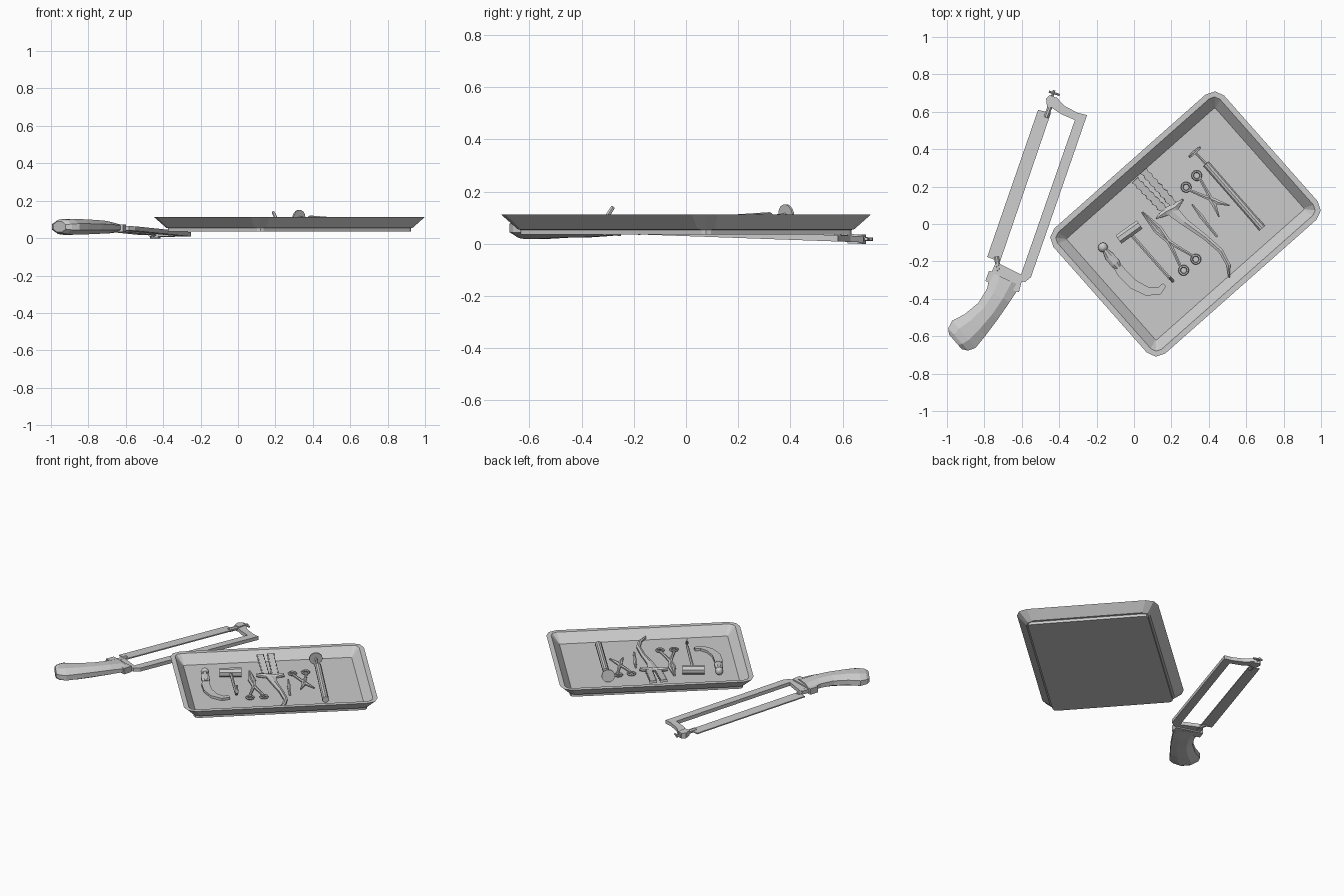
import bpy, bmesh
from math import sin, cos, pi, radians
from mathutils import Vector, Matrix

if "Cube" in bpy.data.objects:
    bpy.data.objects.remove(bpy.data.objects["Cube"])


def finish(name, bm):
    bmesh.ops.recalc_face_normals(bm, faces=bm.faces)
    me = bpy.data.meshes.new(name)
    bm.to_mesh(me)
    bm.free()
    ob = bpy.data.objects.new(name, me)
    bpy.context.collection.objects.link(ob)
    return ob


def loft(name, rings):
    """Skin a stack of equal-sized point rings and cap both ends."""
    bm = bmesh.new()
    vs = [[bm.verts.new(p) for p in r] for r in rings]
    n = len(vs[0])
    for a, b in zip(vs, vs[1:]):
        for i in range(n):
            j = (i + 1) % n
            bm.faces.new((a[i], a[j], b[j], b[i]))
    bm.faces.new(vs[0][::-1])
    bm.faces.new(vs[-1])
    return finish(name, bm)


def sweep(name, pts, width, height=None, sides=8):
    """Sweep an elliptical section along pts; width/height are half sizes."""
    pts = [Vector(p) for p in pts]
    k = len(pts)
    width = [width] * k if isinstance(width, float) else width
    height = width if height is None else height
    height = [height] * k if isinstance(height, float) else height
    rings = []
    for i, p in enumerate(pts):
        t = (pts[min(i + 1, k - 1)] - pts[max(i - 1, 0)]).normalized()
        s = t.cross(Vector((0, 0, 1))).normalized()
        u = s.cross(t)
        ph = [2 * pi * (j + .5) / sides for j in range(sides)]
        f = 1 / cos(pi / sides)
        rings.append([p + s * (width[i] * f * cos(a)) + u * (height[i] * f * sin(a)) for a in ph])
    return loft(name, rings)


def saw_z(y):
    return .05 - .032 * (y + .25) / .9


def plate(name, outline, half):
    """Flat plate following the tilt of the saw."""
    return loft(name, [[(x, y, saw_z(y) + d) for x, y in outline] for d in (-half, half)])


# ---- tray: chamfered rectangular rings from underside up over the rim to the floor
turn = Matrix.Translation((.275, 0, 0)) @ Matrix.Rotation(radians(41.5), 4, 'Z')


def tray_ring(hx, hy, c, z):
    q = [(hx, hy - c), (hx - .3 * c, hy - .3 * c), (hx - c, hy)]
    ring = q + [(-x, y) for x, y in q[::-1]] + [(-x, -y) for x, y in q] + [(x, -y) for x, y in q[::-1]]
    return [turn @ Vector((x, y, z)) for x, y in ring]


loft("tray", [tray_ring(*r) for r in (
    (.545, .38, .025, .035), (.545, .38, .025, .053), (.557, .393, .045, .055),
    (.61, .447, .07, .112), (.58, .417, .04, .112), (.53, .362, .006, .055))])

# ---- bone saw
plate("saw_blade", [(-.513, .61), (-.444, .594), (-.717, -.203), (-.785, -.176)], .004)
plate("saw_frame", [(-.417, .68), (-.37, .63), (-.30, .594), (-.251, .582), (-.551, -.285),
                    (-.583, -.31), (-.77, -.278), (-.738, -.203), (-.604, -.27),
                    (-.316, .556), (-.385, .585), (-.438, .62)], .012)
plate("saw_ferrule", [(-.795, -.305), (-.775, -.25), (-.60, -.305), (-.615, -.365)], .02)
plate("saw_clamp", [(-.47, .67), (-.45, .69), (-.415, .675), (-.425, .62), (-.465, .625)], .018)
sweep("blade_pin_top", [(-.445, .64, .02), (-.47, .57, .022)], .013)
sweep("blade_pin_bottom", [(-.725, -.25, .05), (-.735, -.175, .047)], .013)
sweep("clamp_screw", [(-.445, .66, .019), (-.427, .715, .017)], .007)
sweep("clamp_wing", [(-.455, .708, .018), (-.397, .69, .018)], .006)
sweep("saw_handle",
      [(-.685, -.295, .055), (-.727, -.385, .058), (-.78, -.465, .06), (-.85, -.54, .06),
       (-.91, -.59, .06), (-.94, -.617, .06), (-.955, -.63, .06)],
      [.085, .07, .068, .08, .096, .08, .052],
      [.025, .034, .037, .041, .042, .038, .028], 8)

# ---- curved knife with ball end
bm = bmesh.new()
bmesh.ops.create_uvsphere(bm, u_segments=12, v_segments=8, radius=.026,
                          matrix=Matrix.Translation((-.166, -.125, .08)))
finish("knife_pommel", bm)
sweep("knife_handle", [(-.155, -.14, .08), (-.13, -.175, .078), (-.10, -.21, .075), (-.085, -.23, .07)],
      [.014, .026, .026, .018], .016)
sweep("knife_blade", [(-.10, -.21, .072), (-.064, -.262, .07), (-.005, -.322, .068), (.07, -.36, .067),
                      (.135, -.358, .067), (.163, -.325, .067)],
      [.022, .025, .026, .024, .02, .012], .008, 4)

# ---- hammer with upturned handle end
sweep("hammer_head", [(-.083, -.083, .082), (.03, -.003, .082)], .027)
sweep("hammer_handle", [(-.025, -.045, .08), (.195, -.295, .085), (.207, -.305, .1), (.187, -.28, .14)],
      [.009, .008, .009, .006], .008, 6)


# ---- scissors and clamp: two crossing arms with finger rings
def scissors(name, tip, end, tip_gap, ring_gap, pivot):
    tip, end = Vector((*tip, .066)), Vector((*end, .066))
    ax = (end - tip).normalized()
    side = Vector((-ax.y, ax.x, 0))
    length = (end - tip).length
    for s, tag in ((1, "a"), (-1, "b")):
        path = [tip + side * s * tip_gap, tip + ax * length * pivot * .6 + side * s * .012,
                tip + ax * length * pivot, tip + ax * length * (pivot + .15) - side * s * ring_gap * .35,
                end - ax * .023 - side * s * ring_gap]
        sweep(name + "_arm_" + tag, path, [.003, .012, .012, .009, .007], .007, 6)
        bpy.ops.mesh.primitive_torus_add(major_segments=14, minor_segments=6, major_radius=.022,
                                         minor_radius=.007, location=end - side * s * ring_gap)
        bpy.context.object.name = name + "_ring_" + tag


scissors("scissors", (.043, .064), (.298, -.218), .003, .044, .55)
scissors("clamp", (.483, .068), (.307, .228), .042, .042, .42)


# ---- retractor: two wavy blades, cross piece, curved tail
def wavy(name, a, b):
    a, b = Vector(a), Vector(b)
    n = 13
    sweep(name, [a.lerp(b, i / (n - 1)) for i in range(n)],
          [.016 if i % 2 else .024 for i in range(n)], .008, 4)


wavy("retractor_blade_upper", (.05, .285, .102), (.215, .10, .07))
wavy("retractor_blade_lower", (.005, .235, .102), (.17, .065, .07))
sweep("retractor_cross", [(.12, .03, .075), (.17, .065, .07), (.22, .09, .07), (.262, .13, .075)],
      [.004, .022, .022, .004], .012, 6)
sweep("retractor_tail", [(.19, .085, .07), (.27, .01, .07), (.38, -.07, .068), (.465, -.145, .068),
                         (.505, -.22, .068), (.508, -.285, .068)],
      [.035, .02, .014, .013, .011, .004], .01, 6)

# ---- scalpel
sweep("scalpel", [(.31, .105, .064), (.36, .04, .064), (.39, .0, .064), (.445, -.068, .064)],
      [.004, .011, .008, .007], .007, 6)

# ---- plunger tool: barrel, rod and thumb disc
sweep("plunger_barrel", [(.385, .322, .1), (.685, -.022, .077)], .02, None, 10)
sweep("plunger_rod", [(.325, .385, .11), (.39, .316, .1)], .007, None, 6)
sweep("plunger_disc", [(.322, .388, .11), (.328, .381, .109)], .041, None, 16)
